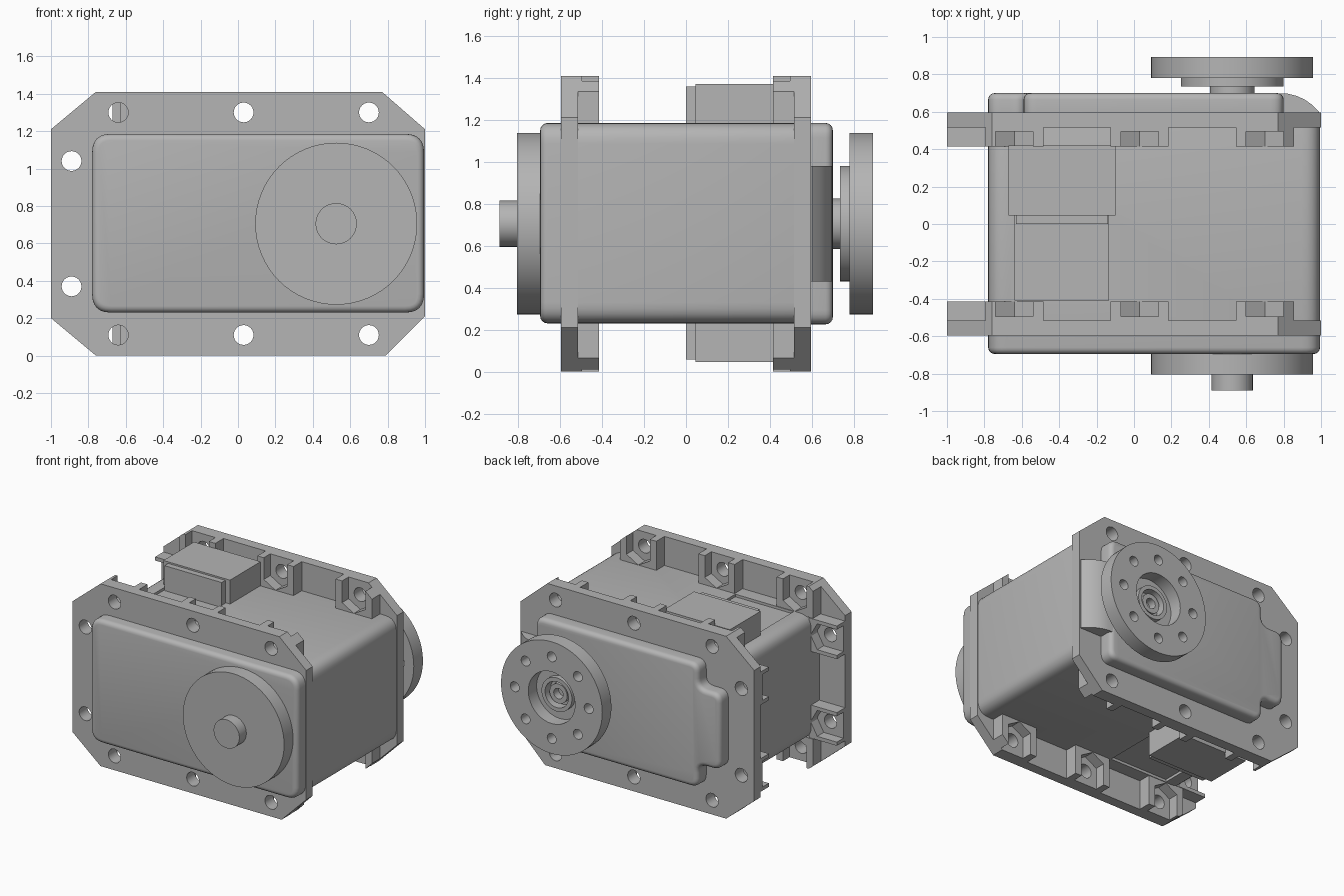
import bpy, bmesh, math
from mathutils import Vector

cube = bpy.data.objects.get("Cube")
if cube:
    bpy.data.objects.remove(cube, do_unlink=True)

GREY = (0.46, 0.46, 0.46, 1)
mat = bpy.data.materials.new("plain grey")
mat.use_nodes = True
mat.diffuse_color = GREY
bsdf = mat.node_tree.nodes["Principled BSDF"]
bsdf.inputs["Base Color"].default_value = GREY
bsdf.inputs["Roughness"].default_value = 0.6

MID = 0.705             # mid height of the case
AXIS = (0.525, MID)     # output shaft position in x, z


def finish(bm, name):
    bmesh.ops.recalc_face_normals(bm, faces=bm.faces[:])
    me = bpy.data.meshes.new(name)
    bm.to_mesh(me)
    bm.free()
    me.materials.append(mat)
    ob = bpy.data.objects.new(name, me)
    bpy.context.collection.objects.link(ob)
    return ob


def activate(ob):
    bpy.ops.object.select_all(action='DESELECT')
    ob.select_set(True)
    bpy.context.view_layer.objects.active = ob


def smooth(ob, degrees=35):
    activate(ob)
    bpy.ops.object.shade_smooth_by_angle(angle=math.radians(degrees))


def add_prism(bm, pts, y0, y1):
    """Extrude an x-z outline along y."""
    face = bm.faces.new([bm.verts.new((x, y0, z)) for x, z in pts])
    ext = bmesh.ops.extrude_face_region(bm, geom=[face])["geom"]
    moved = [v for v in ext if isinstance(v, bmesh.types.BMVert)]
    bmesh.ops.translate(bm, verts=moved, vec=(0, y1 - y0, 0))


def prisms(name, items):
    bm = bmesh.new()
    for pts, y0, y1 in items:
        add_prism(bm, pts, y0, y1)
    return finish(bm, name)


def rect(x0, x1, z0, z1):
    return [(x0, z0), (x1, z0), (x1, z1), (x0, z1)]


def circle(cx, cz, r, n=24):
    return [(cx + r * math.cos(math.tau * i / n), cz + r * math.sin(math.tau * i / n))
            for i in range(n)]


def rounded(pts, r, n=6):
    """Round every corner of an outline with a quadratic arc."""
    out = []
    for i, p in enumerate(pts):
        p = Vector(p)
        a = p + (Vector(pts[i - 1]) - p).normalized() * r
        b = p + (Vector(pts[(i + 1) % len(pts)]) - p).normalized() * r
        for k in range(n + 1):
            t = k / n
            q = a * (1 - t) ** 2 + p * 1.2 * t * (1 - t) + p * 0.8 * t * (1 - t) + b * t ** 2
            out.append(tuple(q))
    return out


def apply_bevel(ob, width):
    activate(ob)
    m = ob.modifiers.new("edge", 'BEVEL')
    m.width, m.segments, m.limit_method = width, 4, 'ANGLE'
    m.angle_limit = math.radians(60)
    bpy.ops.object.modifier_apply(modifier=m.name)


def boolean(ob, tool, op='DIFFERENCE'):
    tool.hide_render = True
    activate(ob)
    m = ob.modifiers.new("cut", 'BOOLEAN')
    m.operation, m.solver, m.object = op, 'EXACT', tool
    bpy.ops.object.modifier_apply(modifier=m.name)
    bpy.data.objects.remove(tool, do_unlink=True)


def lathe(name, profile, steps=64):
    """Turn a radius-y profile around the output axis."""
    bm = bmesh.new()
    vs = [bm.verts.new((AXIS[0] + r, y, AXIS[1])) for r, y in profile]
    es = [bm.edges.new(pair) for pair in zip(vs, vs[1:])]
    bmesh.ops.spin(bm, geom=vs + es, cent=(AXIS[0], 0, AXIS[1]), axis=(0, 1, 0),
                   angle=math.tau, steps=steps)
    bmesh.ops.remove_doubles(bm, verts=bm.verts[:], dist=1e-4)
    return finish(bm, name)


# Main case with rounded front cover and shallow cable channels
case = prisms("case", [(rounded(rect(-0.78, 0.995, 0.23, 1.185), 0.1), -0.695, 0.585)])
apply_bevel(case, 0.035)
boolean(case, prisms("channel_cutter", [
    (rect(-0.635, -0.135, 1.165, 1.3), -0.41, 0.05),
    (rect(-0.635, -0.135, 0.1, 0.25), -0.41, 0.05)]))
smooth(case)

# Rear cover with a narrow tongue at its far end
half = [(-0.78, 1.0), (-0.59, 1.0), (-0.59, 1.185), (0.8, 1.185)]
outline = half + [(x, 2 * MID - z) for x, z in reversed(half)]
cover = prisms("rear_cover", [(rounded(outline, 0.07), 0.52, 0.7)])
apply_bevel(cover, 0.035)
smooth(cover)

# Curved end of the rear cover, swept vertically
bm = bmesh.new()
plan = [(0.7, 0.55), (0.99, 0.55), (0.99, 0.6), (0.955, 0.635), (0.915, 0.664),
        (0.87, 0.685), (0.82, 0.697), (0.7, 0.697)]
face = bm.faces.new([bm.verts.new((x, y, 0.43)) for x, y in plan])
geom = bmesh.ops.extrude_face_region(bm, geom=[face])["geom"]
bmesh.ops.translate(bm, verts=[v for v in geom if isinstance(v, bmesh.types.BMVert)],
                    vec=(0, 0, 0.55))
smooth(finish(bm, "rear_cover_end"))

# Mounting flanges: chamfered plate, screw bosses and nut slots
OCTAGON = [(-0.76, 0), (0.79, 0), (1, 0.21), (1, 1.21), (0.77, 1.41),
           (-0.76, 1.41), (-1, 1.21), (-1, 0.2)]
SCREWS = [(x, MID + s * 0.595, 0, s) for x in (-0.64, 0.03, 0.70) for s in (1, -1)]
SCREWS += [(-0.89, MID + s * 0.335, -1, 0) for s in (1, -1)]
SLOT = [(0, -0.115), (0.1, -0.058), (0.1, 0.2), (-0.1, 0.2), (-0.1, -0.058)]


def local(screw, pts):
    """Place points given as (sideways, outward) around a screw."""
    x, z, ox, oz = screw
    return [(x + u * oz + v * ox, z + v * oz - u * ox) for u, v in pts]


def boss_outline(screw):
    w = 0.155 if screw[3] else 0.128
    return local(screw, rect(-w, w, -0.128, 0.15))


for label, s in (("front", -1), ("rear", 1)):
    plate = prisms(label + "_flange_plate", [(OCTAGON, s * 0.515, s * 0.595)])
    boolean(plate, prisms("plate_holes", [(circle(q[0], q[1], 0.053), s * 0.4, s * 0.7)
                                          for q in SCREWS]))
    smooth(plate)
    bosses = prisms(label + "_flange_bosses",
                    [(boss_outline(q), s * 0.415, s * 0.52) for q in SCREWS])
    boolean(bosses, prisms("boss_trim", [(OCTAGON, s * 0.3, s * 0.7)]), 'INTERSECT')
    boolean(bosses, prisms("nut_slots", [(local(q, SLOT), s * 0.35, s * 0.495)
                                         for q in SCREWS]))
    boolean(bosses, prisms("boss_holes", [(circle(q[0], q[1], 0.053), s * 0.45, s * 0.7)
                                          for q in SCREWS]))
    smooth(bosses)

# Cable connectors passing out above and below the case
for label, z0, z1 in (("top", 1.1, 1.37), ("bottom", 0.045, 0.3)):
    prisms(label + "_connector", [(rect(-0.67, -0.1, z0, z1), 0.045, 0.42)])
    inset = (0, -0.012) if label == "top" else (0.012, 0)
    prisms(label + "_connector_lip",
           [(rect(-0.63, -0.14, z0 + inset[0], z1 + inset[1]), 0.0, 0.05)])

# Front idler disc with stub shaft
smooth(lathe("front_disc", [(0, -0.6), (0.433, -0.6 - 0.08), (0.433, -0.805),
                            (0.11, -0.805), (0.11, -0.89), (0, -0.89)]))

# Rear output horn with stepped hub, central recess and ring of holes
horn = lathe("rear_horn", [(0, 0.6), (0.12, 0.6), (0.12, 0.735), (0.275, 0.735),
                           (0.275, 0.78), (0.433, 0.78), (0.433, 0.892), (0.2, 0.892),
                           (0.2, 0.79), (0.13, 0.79), (0.13, 0.83), (0.1, 0.83),
                           (0.1, 0.76), (0.075, 0.76), (0.075, 0.81), (0.04, 0.81),
                           (0.04, 0.75), (0, 0.75)])
boolean(horn, prisms("horn_holes", [(circle(x, z, 0.038, 20), 0.76, 1.0)
                                    for x, z in circle(AXIS[0], AXIS[1], 0.316, 8)]))
smooth(horn)
